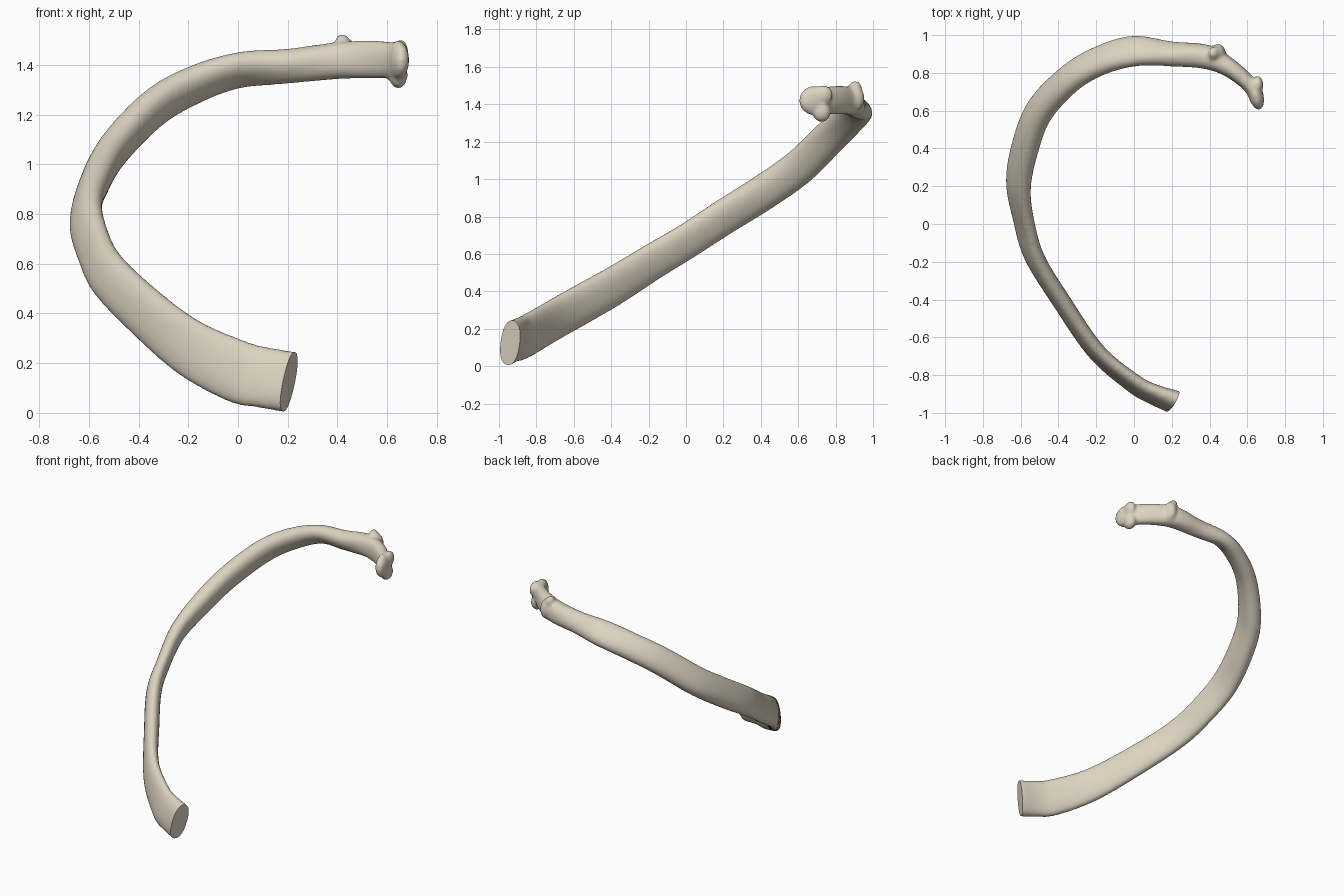
import bpy, bmesh, math
from mathutils import Vector, Matrix

if "Cube" in bpy.data.objects:
    bpy.data.objects.remove(bpy.data.objects["Cube"])

# Stations along the rib: centre, up direction, half height, half thickness
STATIONS = [
    ((.205, -.94, .125), (.2, .15, 1), .124, .056),
    ((.10, -.90, .143), (.2, .15, 1), .124, .047),
    ((0, -.845, .166), (.2, .1, 1), .126, .044),
    ((-.20, -.675, .265), (.2, .0, 1), .116, .044),
    ((-.39, -.40, .42), (.3, -.3, .9), .108, .048),
    ((-.525, -.18, .557), (.4, -.4, .9), .102, .048),
    ((-.58, 0, .665), (.45, -.5, .85), .100, .045),
    ((-.612, .20, .795), (.45, -.5, .85), .100, .052),
    ((-.578, .40, .92), (.35, -.5, .85), .098, .062),
    ((-.50, .60, 1.06), (.25, -.5, .8), .096, .064),
    ((-.34, .77, 1.225), (.1, -.6, .75), .092, .062),
    ((-.18, .865, 1.318), (0, -.7, .65), .090, .060),
    ((0, .915, 1.378), (0, -.8, .6), .090, .055),
    ((.20, .90, 1.395), (0, -.6, .8), .072, .058),
    ((.38, .885, 1.415), (0, -.1, 1), .073, .064),
    ((.50, .83, 1.422), (0, 0, 1), .076, .050),
    ((.60, .75, 1.42), (0, 0, 1), .074, .042),
    ((.642, .685, 1.415), (0, 0, 1), .070, .036),
]
SIDES, STEPS = 28, 6


def spline(a, b, c, d, t):
    return .5 * (2 * b + (c - a) * t + (2 * a - 5 * b + 4 * c - d) * t * t
                 + (3 * b - a - 3 * c + d) * t ** 3)


# Resample the stations smoothly
rows = [[Vector(p), Vector(u).normalized(), h, t] for p, u, h, t in STATIONS]
end_point = rows[0][0].copy()
end_dir = Vector((.88, -.42, -.13)).normalized()
rows.insert(0, [end_point + end_dir * .06, rows[0][1], .126, .06])
samples = []
n = len(rows)
for i in range(n - 1):
    q = [rows[max(0, min(n - 1, i + k))] for k in (-1, 0, 1, 2)]
    for s in range(STEPS):
        samples.append([spline(*(r[j] for r in q), s / STEPS) for j in range(4)])
samples.append(rows[-1])

# Loft the curved shaft and neck
bm = bmesh.new()
rings = []
for i, (p, up, h, t) in enumerate(samples):
    tan = (samples[min(i + 1, len(samples) - 1)][0] - samples[max(i - 1, 0)][0]).normalized()
    up = (up - tan * up.dot(tan)).normalized()
    side = tan.cross(up)
    ring = []
    for k in range(SIDES):
        a = math.tau * k / SIDES
        c, s = math.cos(a), math.sin(a)
        c, s = (math.copysign(abs(v) ** .88, v) for v in (c, s))
        ring.append(bm.verts.new(p + up * h * c + side * t * s))
    rings.append(ring)
for r0, r1 in zip(rings, rings[1:]):
    for k in range(SIDES):
        m = (k + 1) % SIDES
        bm.faces.new((r0[k], r0[m], r1[m], r1[k]))
bm.faces.new(rings[0])
bm.faces.new(rings[-1])


def lump(centre, size, turn=0, tilt=0):
    mat = (Matrix.Translation(centre) @ Matrix.Rotation(turn, 4, 'Z')
           @ Matrix.Rotation(tilt, 4, 'Y') @ Matrix.Diagonal((*size, 1)))
    bmesh.ops.create_uvsphere(bm, u_segments=20, v_segments=14, radius=1, matrix=mat)


# Head knobs and tubercle bumps
lump((.645, .685, 1.42), (.040, .084, .078), .25)
lump((.645, .725, 1.36), (.038, .050, .055))
lump((.655, .735, 1.45), (.030, .050, .052))
lump((.445, .905, 1.432), (.040, .050, .070))
lump((.425, .905, 1.485), (.030, .036, .042), 0, -.4)
bmesh.ops.recalc_face_normals(bm, faces=bm.faces)
mesh = bpy.data.meshes.new("rib_bone")
bm.to_mesh(mesh)
bm.free()
rib = bpy.data.objects.new("rib_bone", mesh)
bpy.context.collection.objects.link(rib)

# Fuse the parts into one skin and soften the joins
remesh = rib.modifiers.new("fuse", 'REMESH')
remesh.mode = 'VOXEL'
remesh.voxel_size = .011
soft = rib.modifiers.new("soften", 'SMOOTH')
soft.factor, soft.iterations = .5, 5
fused = bpy.data.meshes.new_from_object(
    rib.evaluated_get(bpy.context.evaluated_depsgraph_get()))
rib.modifiers.clear()

# Flat sawn front end
bm = bmesh.new()
bm.from_mesh(fused)
cut = bmesh.ops.bisect_plane(bm, geom=bm.verts[:] + bm.edges[:] + bm.faces[:],
                             plane_co=end_point, plane_no=end_dir, clear_outer=True)
edges = [e for e in bm.edges if e.is_boundary]
bmesh.ops.holes_fill(bm, edges=edges, sides=0)
bmesh.ops.recalc_face_normals(bm, faces=bm.faces)
bm.to_mesh(fused)
bm.free()
rib.data = fused

bone = bpy.data.materials.new("bone")
bone.diffuse_color = (.72, .65, .53, 1)
bone.use_nodes = True
bone.node_tree.nodes["Principled BSDF"].inputs["Base Color"].default_value = bone.diffuse_color
rib.data.materials.clear()
rib.data.materials.append(bone)
bpy.context.view_layer.objects.active = rib
rib.select_set(True)
bpy.ops.object.shade_smooth_by_angle(angle=math.radians(40))
